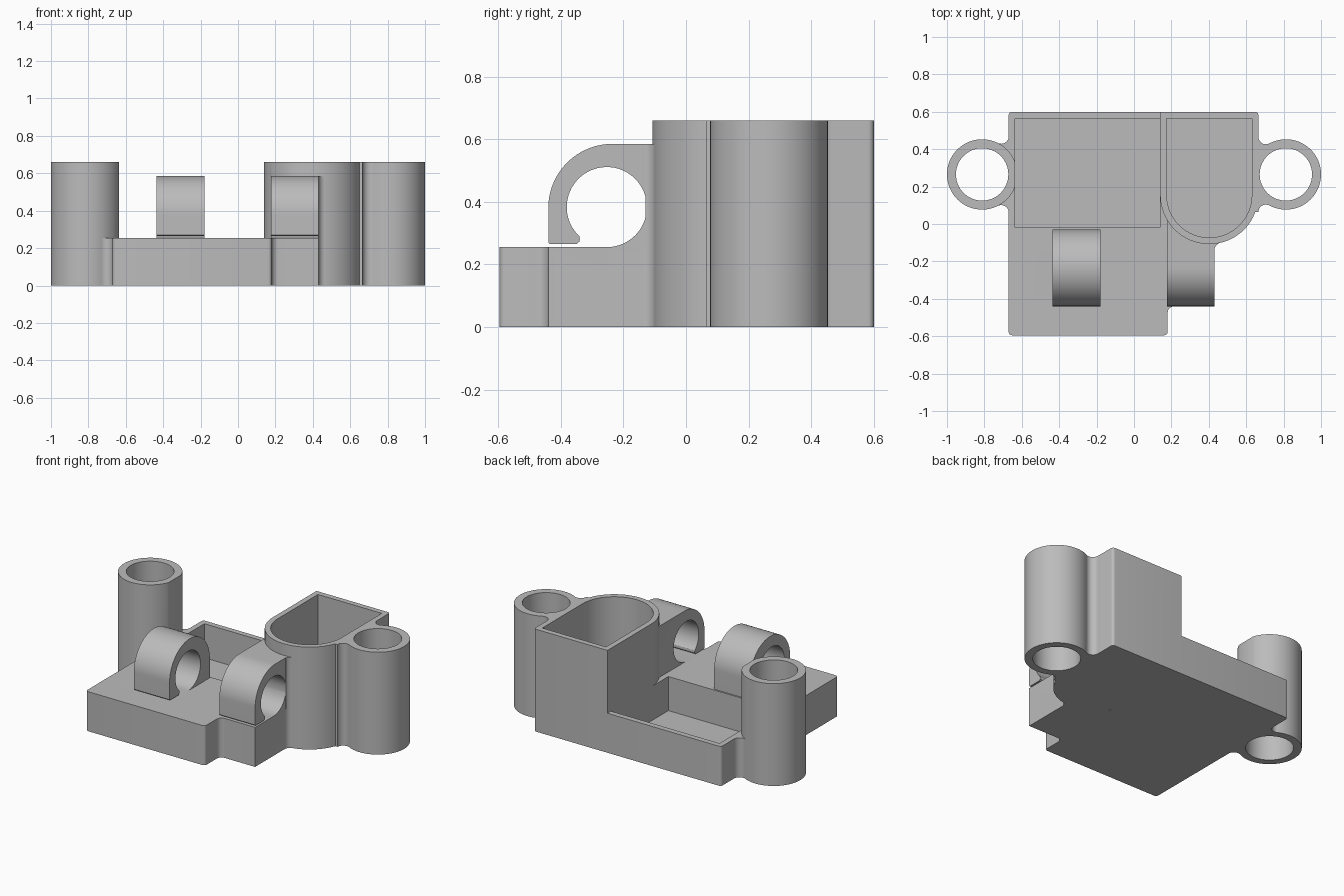
import bpy, bmesh
from math import sin, cos, radians, sqrt, atan2, pi

if "Cube" in bpy.data.objects:
    bpy.data.objects.remove(bpy.data.objects["Cube"])

H_LOW, H_TALL, FLOOR = 0.255, 0.66, 0.035

grey = bpy.data.materials.new("plain grey")
grey.diffuse_color = (0.5, 0.5, 0.5, 1)
grey.use_nodes = True
grey.node_tree.nodes["Principled BSDF"].inputs["Base Color"].default_value = grey.diffuse_color


def arc(cx, cy, r, a0, a1, n=12):
    return [(cx + r * cos(radians(a0 + (a1 - a0) * i / n)),
             cy + r * sin(radians(a0 + (a1 - a0) * i / n))) for i in range(n + 1)]


def prism(name, pts, lo, hi, axis="z"):
    """Extrude a closed outline along z (outline x, y) or along x (outline y, z)."""
    bm = bmesh.new()
    place = (lambda a, b, t: (a, b, t)) if axis == "z" else (lambda a, b, t: (t, a, b))
    face = bm.faces.new([bm.verts.new(place(a, b, lo)) for a, b in pts])
    res = bmesh.ops.extrude_face_region(bm, geom=[face])
    top = [v for v in res["geom"] if isinstance(v, bmesh.types.BMVert)]
    bmesh.ops.translate(bm, verts=top, vec=place(0, 0, hi - lo))
    bmesh.ops.recalc_face_normals(bm, faces=bm.faces)
    mesh = bpy.data.meshes.new(name)
    bm.to_mesh(mesh)
    bm.free()
    mesh.materials.append(grey)
    obj = bpy.data.objects.new(name, mesh)
    bpy.context.collection.objects.link(obj)
    return obj


def boolean(target, tool, operation):
    mod = target.modifiers.new(operation, "BOOLEAN")
    mod.object, mod.operation, mod.solver = tool, operation, "EXACT"
    bpy.context.view_layer.objects.active = target
    bpy.ops.object.modifier_apply(modifier=mod.name)
    bpy.data.objects.remove(tool)


def rounded_rect(x0, x1, y0, y1, r):
    return (arc(x1 - r, y1 - r, r, 0, 90, 5) + arc(x0 + r, y1 - r, r, 90, 180, 5)
            + arc(x0 + r, y0 + r, r, 180, 270, 5) + arc(x1 - r, y0 + r, r, 270, 360, 5))


def circle(cx, cy, r, n=64):
    return arc(cx, cy, r, 0, 360 - 360 / n, n - 1)


def web(side, wall, cx, r=0.04, R=0.188, cy=0.265):
    """Filleted neck joining a tube to a flat wall."""
    fx = wall + r
    dy = sqrt((R + r) ** 2 - (cx - fx) ** 2)
    end = 360 - math_deg(dy, cx - fx)
    half = [(wall - 0.015, dy)] + arc(fx, dy, r, 180, end)
    pts = half + [(x, -y) for x, y in reversed(half)]
    return [(side * x, cy + y) for x, y in pts]


def math_deg(y, x):
    return atan2(y, x) * 180 / pi


# Low base plate
body = prism("holder_body", rounded_rect(-0.67, 0.18, -0.595, 0.6, 0.018), 0, H_LOW)

# Tall cup with a round front
CX, CY, CR = 0.4025, 0.155, 0.2625
cup = (arc(CX, CY, CR, 180, 360, 40)
       + arc(0.647, 0.582, 0.018, 0, 90, 5) + [(0.14, 0.6)])
boolean(body, prism("cup", cup, 0, H_TALL), "UNION")

# Pad below the right clip, filleted into plate and cup
fx, r = 0.47, 0.04
fy = CY - sqrt((CR + r) ** 2 - (fx - CX) ** 2)
to_cup = arc(fx, fy, r, 180, math_deg(CY - fy, CX - fx), 10)
pad = [(0.1, 0.0), (0.1, -0.475)] + arc(0.215, -0.475, 0.035, 180, 90, 8) + [(0.43, -0.44)]
boolean(body, prism("clip_pad", pad + to_cup + [(0.46, 0.0)], 0, H_LOW), "UNION")


# Open hook clips
def hook(back):
    inner = arc(-0.253, 0.383, 0.128, 222, -90, 48)
    tip = [(-0.35, 0.265), (-0.341, 0.272), (-0.339, 0.281), (-0.341, 0.290)]
    return ([(-0.253, 0.2)] + [(back[0][0], 0.2)] + back
            + arc(-0.235, 0.38, 0.205, 90, 180, 24)[1:]
            + [(-0.44, 0.27), (-0.435, 0.265)] + tip + inner)


rounded_back = arc(-0.235, 0.38, 0.205, 0, 90, 24)
square_back = [(0.1, 0.585), (-0.235, 0.585)]
boolean(body, prism("left_clip", hook(rounded_back), -0.435, -0.18, "x"), "UNION")
boolean(body, prism("right_clip", hook(square_back), 0.176, 0.43, "x"), "UNION")
boolean(body, prism("clip_fillet", [(0.415, -0.05), (0.415, -0.12)] + to_cup[2:] + [(0.455, -0.05)],
                    0.2, 0.584), "UNION")

# Side tubes with filleted necks
for side, wall, cx, height in ((-1, 0.67, 0.812, H_LOW), (1, 0.665, 0.812, H_TALL)):
    boolean(body, prism("neck", web(side, wall, cx), 0, height), "UNION")
    boolean(body, prism("tube", circle(side * cx, 0.265, 0.188), 0, H_TALL), "UNION")

# Pocket, cup cavity and tube bores
pocket = [(-0.635, -0.02), (0.14, -0.02), (0.14, 0.565), (-0.635, 0.565)]
boolean(body, prism("pocket_cut", pocket, FLOOR, 0.9), "DIFFERENCE")
cavity = arc(CX, CY, 0.2275, 180, 360, 40) + [(0.63, 0.565), (0.175, 0.565)]
boolean(body, prism("cavity_cut", cavity, FLOOR, 0.9), "DIFFERENCE")
for side in (-1, 1):
    boolean(body, prism("bore_cut", circle(side * 0.812, 0.265, 0.14), -0.1, 0.9), "DIFFERENCE")

# Smooth curved walls, crisp edges
bpy.ops.object.select_all(action="DESELECT")
body.select_set(True)
bpy.context.view_layer.objects.active = body
bpy.ops.object.shade_smooth_by_angle(angle=radians(30))
